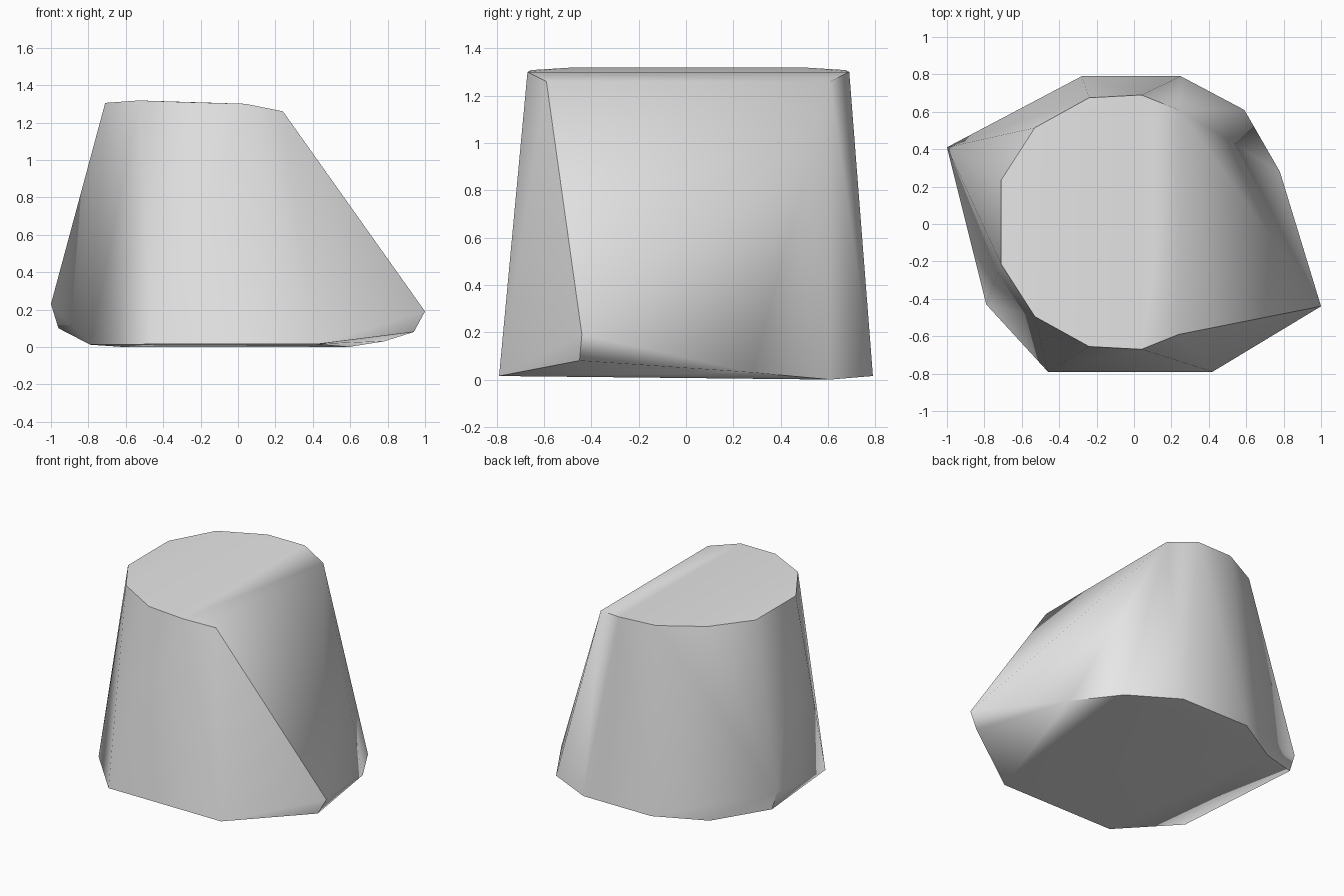
import bpy, bmesh, math

# Remove the default cube
cube = bpy.data.objects.get("Cube")
if cube:
    bpy.data.objects.remove(cube, do_unlink=True)


def flat_material(name, colour):
    mat = bpy.data.materials.new(name)
    mat.use_nodes = True
    mat.diffuse_color = colour
    for node in mat.node_tree.nodes:
        if node.type == "BSDF_PRINCIPLED":
            node.inputs["Base Color"].default_value = colour
            node.inputs["Roughness"].default_value = 0.8
    return mat


# Top rim: half outline, mirrored across the y axis
half_rim = [(0.24, 0.6, 1.26), (0.04, 0.68, 1.3), (-0.24, 0.665, 1.308),
            (-0.53, 0.505, 1.318), (-0.71, 0.225, 1.305)]
rim_shift = 0.01
points = [(x, side * y + rim_shift, z) for side in (1, -1) for x, y, z in half_rim]

# Base outline, lying on the ground
points += [(0.59, 0.61, 0), (0.25, 0.79, 0.015), (-0.28, 0.79, 0.015), (-0.61, 0.605, 0),
           (-0.79, -0.43, 0.012), (-0.46, -0.79, 0.015), (0.42, -0.79, 0.015),
           (0.78, 0.28, 0.03)]

# Two protruding corners, each with a chipped underside
points += [(-1, 0.41, 0.23), (-0.96, 0.41, 0.1), (1, -0.44, 0.19), (0.94, -0.45, 0.08)]

# Wrap the corners in a faceted stone skin
bm = bmesh.new()
for p in points:
    bm.verts.new(p)
bmesh.ops.convex_hull(bm, input=bm.verts)
loose = [v for v in bm.verts if not v.link_faces]
bmesh.ops.delete(bm, geom=loose, context="VERTS")
bmesh.ops.recalc_face_normals(bm, faces=bm.faces)
mesh = bpy.data.meshes.new("rock")
bm.to_mesh(mesh)
bm.free()

rock = bpy.data.objects.new("rock", mesh)
bpy.context.collection.objects.link(rock)
mesh.materials.append(flat_material("stone grey", (0.8, 0.8, 0.8, 1)))

# Soft sides, crisp rim and base
bpy.ops.object.select_all(action="DESELECT")
rock.select_set(True)
bpy.context.view_layer.objects.active = rock
bpy.ops.object.shade_smooth_by_angle(angle=math.radians(60))
